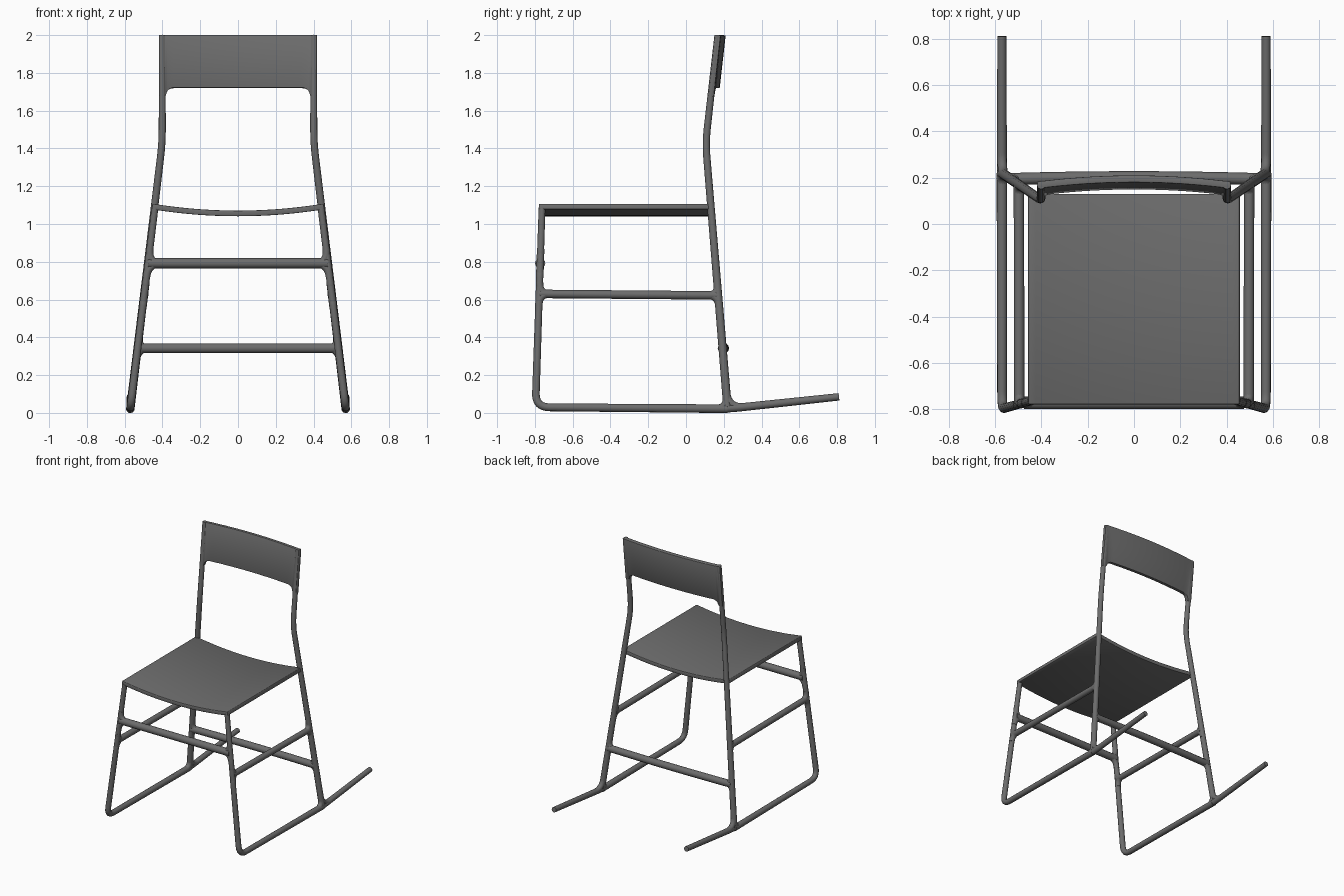
import bpy
import bmesh
import math
from mathutils import Vector

if "Cube" in bpy.data.objects:
    bpy.data.objects.remove(bpy.data.objects["Cube"])

GREY = (0.15, 0.15, 0.15, 1)
paint = bpy.data.materials.new("dark grey paint")
paint.use_nodes = True
paint.diffuse_color = GREY
paint.node_tree.nodes["Principled BSDF"].inputs["Base Color"].default_value = GREY


def finish(obj, mirrored=False, angle=40):
    """Shade the part and mirror it when it comes in a pair."""
    bpy.ops.object.select_all(action="DESELECT")
    obj.select_set(True)
    bpy.context.view_layer.objects.active = obj
    if obj.type == "CURVE":
        bpy.ops.object.convert(target="MESH")
        obj = bpy.context.object
    if mirrored:
        mod = obj.modifiers.new("Mirror", "MIRROR")
        mod.use_mirror_merge = False
    bpy.ops.object.shade_smooth_by_angle(angle=math.radians(angle))


def rounded(points, cuts):
    """Replace each inner corner by a smooth bend starting `cut` away."""
    path = [points[0]]
    for before, corner, after, cut in zip(points, points[1:], points[2:], cuts):
        a = corner + (before - corner).normalized() * cut
        b = corner + (after - corner).normalized() * cut
        for i in range(9):
            t = i / 8
            path.append(a * (1 - t) ** 2 + corner * 2 * t * (1 - t) + b * t * t)
    return path + [points[-1]]


def tubes(name, paths, start, end=None, mirrored=False):
    """Round bars along the paths, tapering from start to end radius."""
    end = end or start
    curve = bpy.data.curves.new(name, "CURVE")
    curve.dimensions = "3D"
    curve.bevel_depth = 1
    curve.bevel_resolution = 4
    curve.use_fill_caps = True
    curve.materials.append(paint)
    for path in paths:
        spline = curve.splines.new("POLY")
        spline.points.add(len(path) - 1)
        total = sum((q - p).length for p, q in zip(path, path[1:]))
        run = 0
        for i, p in enumerate(path):
            run += (p - path[i - 1]).length if i else 0
            spline.points[i].co = (*p, 1)
            spline.points[i].radius = start + (end - start) * run / total
    obj = bpy.data.objects.new(name, curve)
    bpy.context.collection.objects.link(obj)
    finish(obj, mirrored)


def bent_panel(name, place, columns, thickness):
    """Sheet whose points come from place(u, v), u and v in 0..1."""
    bm = bmesh.new()
    rows = [[bm.verts.new(place(i / columns, v)) for i in range(columns + 1)]
            for v in (0, 1)]
    for i in range(columns):
        bm.faces.new((rows[0][i], rows[0][i + 1], rows[1][i + 1], rows[1][i]))
    mesh = bpy.data.meshes.new(name)
    bm.to_mesh(mesh)
    bm.free()
    mesh.materials.append(paint)
    obj = bpy.data.objects.new(name, mesh)
    bpy.context.collection.objects.link(obj)
    solid = obj.modifiers.new("Thickness", "SOLIDIFY")
    solid.thickness = thickness
    solid.offset = 0
    edge = obj.modifiers.new("Soft edge", "BEVEL")
    edge.width = 0.004
    edge.segments = 2
    edge.angle_limit = math.radians(50)
    finish(obj)


# Leg centre lines of the leaning side frame
def splay(z):
    return 0.573 - 0.123 * z


def front(z):
    return Vector((splay(z), -0.798 + 0.033 * z, z))


def rear(z):
    return Vector((splay(z), 0.222 - 0.082 * z, z))


BEND = Vector((0.401, 0.104, 1.43))
POST_TOP = Vector((0.401, 0.168, 2.0))
HEEL = Vector((0.57, 0.22, 0.022))
TAIL = Vector((0.57, 0.81, 0.085))

# Side frames: front leg and runner in one bent bar, rear leg and post
leg_top, toe = front(1.085), front(0.03)
tubes("front_legs", [rounded([leg_top, toe, HEEL], [0.075])], 0.0185, 0.023, True)
tubes("runner_tails", [rounded([toe.lerp(HEEL, 0.8), HEEL, TAIL], [0.08])],
      0.0225, 0.0195, True)
tubes("rear_legs", [rounded([rear(0.03), BEND, POST_TOP], [0.08])], 0.0225, 0.0175, True)

# Rungs
front_joint, back_joint = front(0.792), rear(0.342)
side_front, side_rear = front(0.63), rear(0.622)


def across(p, bow):
    return [Vector((p.x * t, p.y + bow * (1 - t * t), p.z))
            for t in [i / 8 - 1 for i in range(17)]]


tubes("front_rung", [across(front_joint, 0)], 0.027)
tubes("back_rung", [across(back_joint, 0.008)], 0.026)
tubes("side_rungs", [[side_front, side_rear]], 0.0225, mirrored=True)


# Blended joints where bars meet
def blend(joint, direction_a, direction_b, size):
    a = joint + direction_a.normalized() * size
    b = joint + direction_b.normalized() * size
    return rounded([a, joint, b], [size * 0.95])


front_up = front(1) - front(0)
rear_up = rear(1) - rear(0)
inward = Vector((-1, 0, 0))
along = side_rear - side_front
joints = []
for sign in (1, -1):
    joints.append(blend(front_joint, front_up * sign, inward, 0.075))
    joints.append(blend(back_joint, rear_up * sign, inward, 0.06))
    joints.append(blend(side_front, front_up * sign, along, 0.06))
    joints.append(blend(side_rear, rear_up * sign, -along, 0.06))
joints.append(blend(HEEL, rear_up, toe - HEEL, 0.07))
joints.append(blend(HEEL, rear_up, TAIL - HEEL, 0.1))
tubes("joint_blends", joints, 0.0205, mirrored=True)


# Seat, dished across its width
def seat_point(u, v):
    s = 2 * u - 1
    return (0.455 * s, -0.778 + 0.908 * v, 1.056 + 0.037 * s * s)


bent_panel("seat", seat_point, 32, 0.03)


# Backrest, bowed to the rear, with rounded lower inner corners
def backrest_point(u, v):
    s = 2 * u - 1
    x = 0.417 * s
    r = 0.045
    past = min(max(abs(x) - 0.34, 0), r)
    low = 1.72 - r + math.sqrt(r * r - past * past)
    z = low + (2.0 - low) * v
    y = BEND.y + (POST_TOP.y - BEND.y) * (z - BEND.z) / (POST_TOP.z - BEND.z)
    return (x, y + 0.027 * (1 - s * s), z)


bent_panel("backrest", backrest_point, 80, 0.03)
